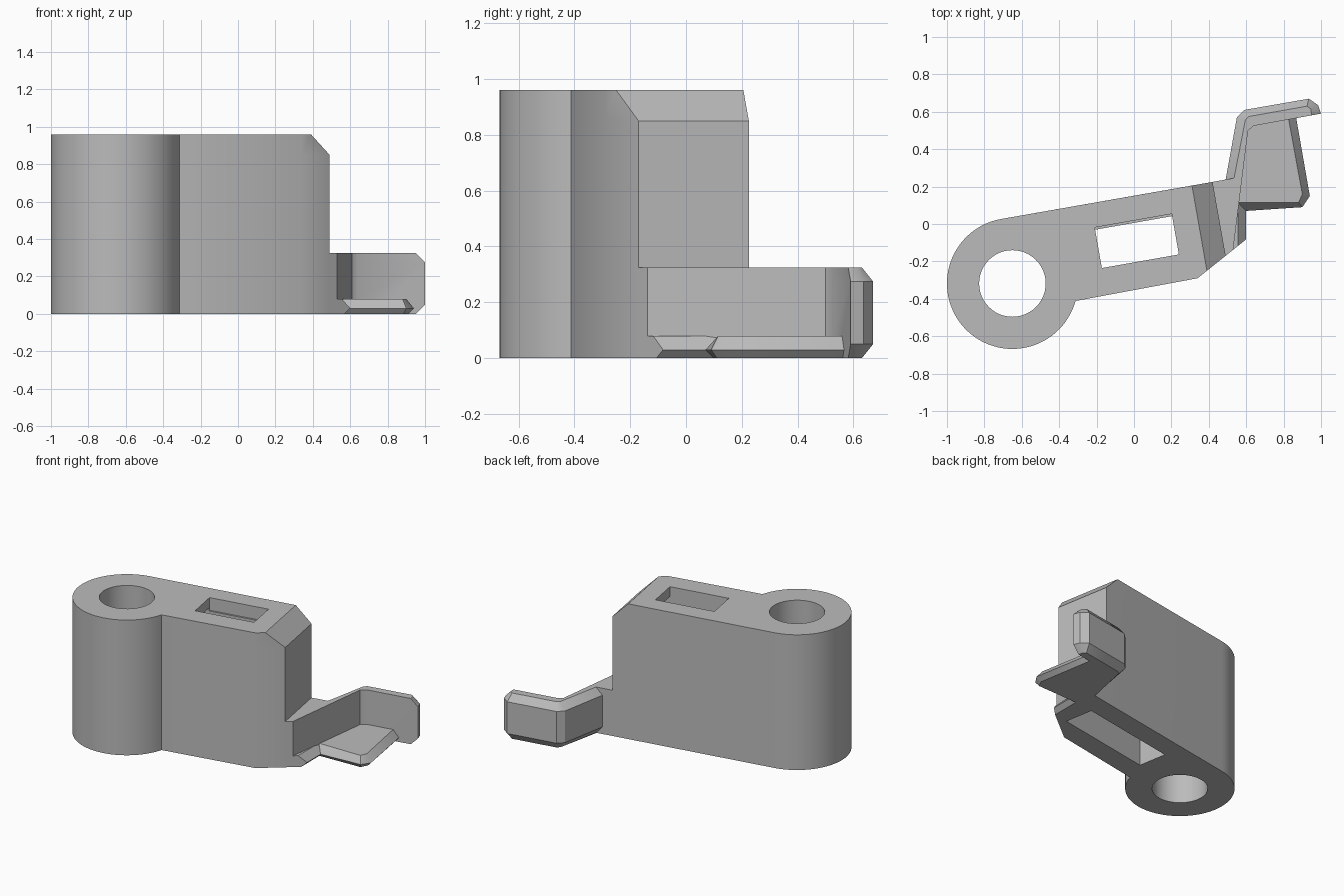
import bpy, bmesh, math

cube = bpy.data.objects.get("Cube")
if cube:
    bpy.data.objects.remove(cube, do_unlink=True)

grey = bpy.data.materials.new("plain_grey")
grey.use_nodes = True
grey.diffuse_color = (0.5, 0.5, 0.5, 1)
grey.node_tree.nodes["Principled BSDF"].inputs["Base Color"].default_value = (0.5, 0.5, 0.5, 1)


def loft(name, layers):
    """Solid through stacked outlines: a list of (z, points)."""
    bm = bmesh.new()
    rings = [[bm.verts.new((x, y, z)) for x, y in pts] for z, pts in layers]
    bm.faces.new(rings[0][::-1])
    bm.faces.new(rings[-1])
    n = len(rings[0])
    for low, high in zip(rings, rings[1:]):
        for i in range(n):
            j = (i + 1) % n
            bm.faces.new((low[i], low[j], high[j], high[i]))
    bmesh.ops.recalc_face_normals(bm, faces=bm.faces)
    mesh = bpy.data.meshes.new(name)
    bm.to_mesh(mesh)
    bm.free()
    mesh.materials.append(grey)
    ob = bpy.data.objects.new(name, mesh)
    bpy.context.collection.objects.link(ob)
    return ob


def combine(target, tool, operation):
    """Boolean the tool into the target and discard the tool."""
    tool.hide_render = True
    mod = target.modifiers.new("combine", 'BOOLEAN')
    mod.operation, mod.object, mod.solver = operation, tool, 'EXACT'
    bpy.context.view_layer.objects.active = target
    bpy.ops.object.modifier_apply(modifier=mod.name)
    bpy.data.objects.remove(tool, do_unlink=True)


def arc(radius, start, end, count):
    """Points round the pivot, angles in degrees."""
    step = (end - start) / count
    return [(PIVOT[0] + radius * math.cos(math.radians(start + i * step)),
             PIVOT[1] + radius * math.sin(math.radians(start + i * step)))
            for i in range(count + 1)]


def slanted_box(u0, u1, v0, v1):
    """Rectangle in the frame of the body, which is turned ten degrees."""
    c, s = math.cos(math.radians(10)), math.sin(math.radians(10))
    return [(u * c - v * s, u * s + v * c)
            for u, v in ((u0, v0), (u1, v0), (u1, v1), (u0, v1))]


PIVOT = (-0.65, -0.318)
HEIGHT = 0.96

# Main body: round boss and slanted block with a sloped top at the end
boss = arc(0.35, 100, 344.5, 56)
end = [(0.34, -0.29), (0.49, -0.17), (0.42, 0.225)]
end_top = [(0.34, -0.29), (0.39, -0.25), (0.31, 0.2055)]
body = loft("latch_body", [(0, boss + end), (0.85, boss + end), (HEIGHT, boss + end_top)])

# Hook arm: bent wall with bevelled outer edges
root = [(0.40, -0.10), (0.49, -0.17), (0.53, -0.138), (0.61, 0.50), (0.64, 0.525)]
full = root + [(1.0, 0.59), (0.985, 0.635), (0.935, 0.67), (0.59, 0.61), (0.55, 0.57),
               (0.49, 0.2375), (0.42, 0.225), (0.40, 0.15)]
inset = root + [(0.95, 0.581), (0.945, 0.615), (0.925, 0.63), (0.615, 0.575), (0.595, 0.555),
                (0.535, 0.2455), (0.42, 0.225), (0.40, 0.15)]
arm = loft("hook_arm", [(0, inset), (0.05, full), (0.275, full), (0.325, inset)])

# Catch plate: thin floor with bevelled free edges
inner = [(0.59, 0.53), (0.50, 0.10), (0.40, -0.10), (0.49, -0.17)]
rim = [(0.60, -0.082), (0.60, 0.07), (0.90, 0.09), (0.94, 0.15), (0.865, 0.58)]
upper = [(0.555, -0.118), (0.555, 0.115), (0.88, 0.115), (0.90, 0.16), (0.825, 0.57)]
lower = [(0.57, -0.106), (0.57, 0.10), (0.885, 0.11), (0.91, 0.16), (0.84, 0.575)]
plate = loft("catch_plate", [(0, inner + lower), (0.03, inner + rim), (0.08, inner + upper)])

combine(body, arm, 'UNION')
combine(body, plate, 'UNION')

# Pivot hole
hole = arc(0.178, 0, 352.5, 47)
combine(body, loft("hole_cutter", [(-0.1, hole), (1.1, hole)]), 'DIFFERENCE')

# Hollow from below, opening through a shorter slot in the top
wide = slanted_box(-0.30, 0.432, -0.202, 0.006)
narrow = slanted_box(-0.30, 0.22, -0.202, 0.006)
combine(body, loft("hollow_cutter", [(-0.1, wide), (0.65, wide), (0.89, narrow)]), 'DIFFERENCE')
slot = slanted_box(-0.21, 0.208, -0.202, 0.018)
combine(body, loft("slot_cutter", [(0.87, slot), (1.1, slot)]), 'DIFFERENCE')

# Smooth round surfaces, crisp edges
bpy.ops.object.select_all(action='DESELECT')
body.select_set(True)
bpy.context.view_layer.objects.active = body
bpy.ops.object.shade_smooth_by_angle(angle=math.radians(32))
